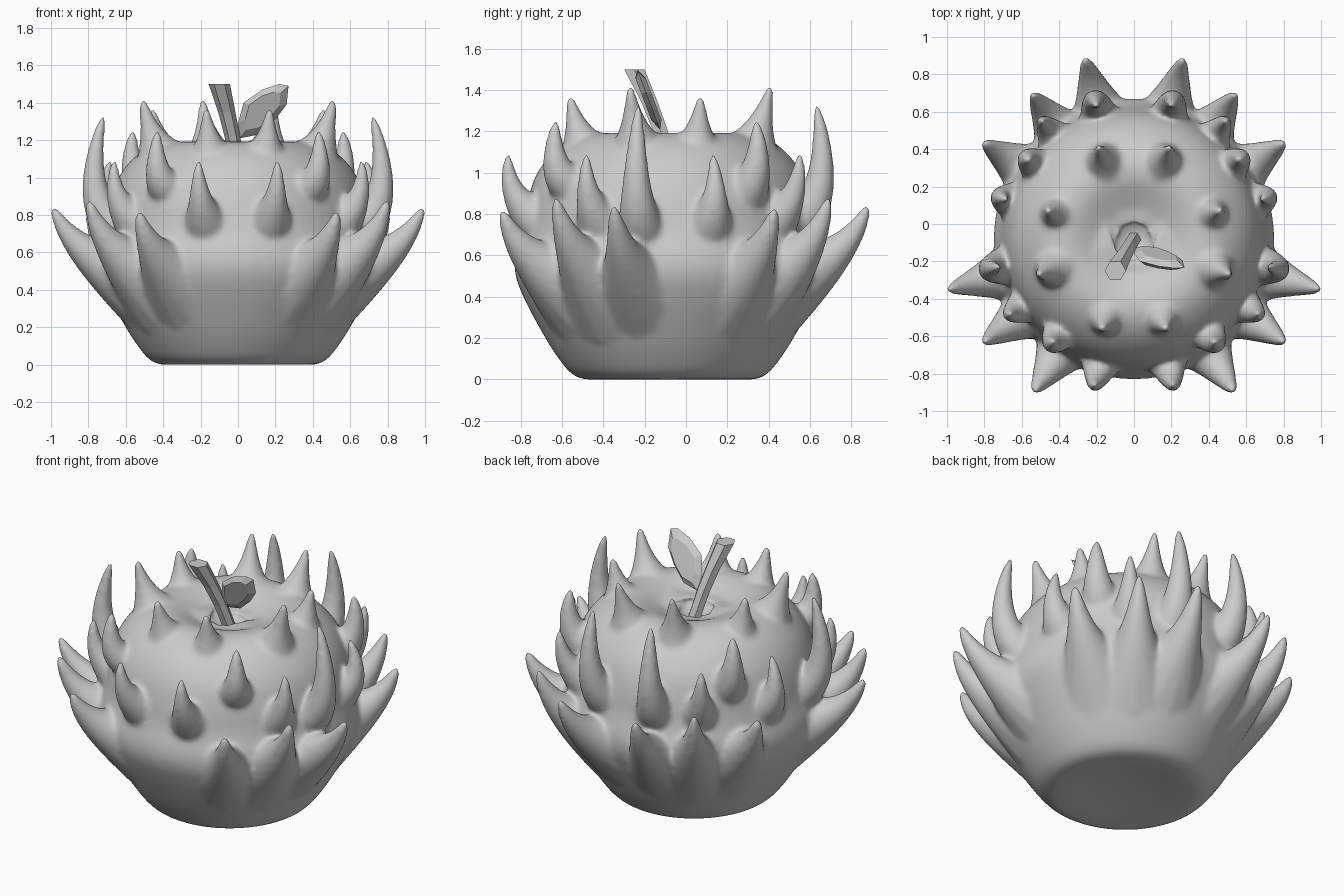
import bpy, bmesh, math
from mathutils import Vector

cube = bpy.data.objects.get("Cube")
if cube:
    bpy.data.objects.remove(cube)

grey = bpy.data.materials.new("plain_grey")
grey.use_nodes = True
GREY = (0.6, 0.6, 0.6, 1)
grey.diffuse_color = GREY
grey.node_tree.nodes["Principled BSDF"].inputs["Base Color"].default_value = GREY

CENTRE = Vector((0, -0.08, 0))
X, Y, Z = (Vector(v) for v in ((1, 0, 0), (0, 1, 0), (0, 0, 1)))


def loft(bm, rings):
    """Closed skin through rings of equal point count."""
    loops = [[bm.verts.new(p) for p in ring] for ring in rings]
    n = len(loops[0])
    for a, b in zip(loops, loops[1:]):
        for i in range(n):
            j = (i + 1) % n
            bm.faces.new((a[i], a[j], b[j], b[i]))
    bm.faces.new(loops[0][::-1])
    bm.faces.new(loops[-1])


def circle(centre, radius, u, v, n):
    angles = [math.tau * i / n for i in range(n)]
    return [centre + radius * (math.cos(a) * u + math.sin(a) * v) for a in angles]


def rounded(points):
    """Cut the corners of an open line so that it becomes a smooth curve."""
    points = [Vector(p) for p in points]
    for _ in range(3):
        cut = [points[0]]
        for a, b in zip(points, points[1:]):
            cut += [a.lerp(b, 0.25), a.lerp(b, 0.75)]
        points = cut + [points[-1]]
    return points


def make_object(name, bm):
    bmesh.ops.recalc_face_normals(bm, faces=bm.faces)
    mesh = bpy.data.meshes.new(name)
    bm.to_mesh(mesh)
    bm.free()
    mesh.materials.append(grey)
    obj = bpy.data.objects.new(name, mesh)
    bpy.context.collection.objects.link(obj)
    return obj


def spike(bm, tip, base, bend, flare, stalk):
    """Horn with a flared root inside the body, bending upward to its tip."""
    tip = Vector(tip)
    out = Vector((tip.x, tip.y, 0)) - CENTRE
    out.normalize()
    side = Vector((-out.y, out.x, 0))
    p0 = CENTRE + out * base[0] + Z * base[1]
    p1 = CENTRE + out * bend[0] + Z * bend[1]
    rings = []
    steps = 20
    for i in range(steps + 1):
        t = i / steps
        s = 1 - t
        pos = p0 * s * s + p1 * 2 * t * s + tip * t * t
        along = ((p1 - p0) * s + (tip - p1) * t).normalized()
        radius = flare * s ** 3 + stalk * s ** 0.65 + 0.012
        rings.append(circle(pos, radius, side, along.cross(side), 16))
    loft(bm, rings)


# Rounded body with a dished top and bottom: radius, height
PROFILE = [(0.05, 0.03), (0.2, 0.02), (0.34, 0), (0.46, 0), (0.56, 0.13),
           (0.63, 0.25), (0.7, 0.38), (0.75, 0.5), (0.75, 0.6), (0.71, 0.72), (0.69, 0.86),
           (0.65, 0.99), (0.57, 1.1), (0.46, 1.18), (0.34, 1.2), (0.2, 1.14), (0.04, 1.07)]
bm = bmesh.new()
loft(bm, [circle(CENTRE + Z * p.y, p.x, X, Y, 64) for p in rounded(PROFILE)])

# Spikes by tier: tip, base (radius, height), bend (radius, height)
LOW_BASE, MID_BASE, TOP_BASE = (0.5, 0.45), (0.5, 0.7), (0.37, 0.98)
LOWER = [((0.99, -0.35, 0.84), LOW_BASE, (0.9, 0.55)),
         ((0.8, -0.63, 0.88), LOW_BASE, (0.88, 0.58)),
         ((0.53, -0.89, 0.82), LOW_BASE, (0.88, 0.56)),
         ((0.8, 0.43, 0.83), LOW_BASE, (0.86, 0.56)),
         ((0.54, 0.69, 0.88), LOW_BASE, (0.86, 0.57)),
         ((0.26, 0.88, 0.84), LOW_BASE, (0.88, 0.55))]
MIDDLE = [((0.21, -0.86, 1.09), MID_BASE, (0.83, 0.8)),
          ((0.66, -0.48, 1.09), MID_BASE, (0.81, 0.79)),
          ((0.68, 0.13, 1.09), MID_BASE, (0.84, 0.77)),
          ((0.49, 0.55, 1.09), MID_BASE, (0.8, 0.79))]
TALL = [((0.72, -0.23, 1.33), (0.52, 0.68), (0.9, 0.74)),
        ((0.2, 0.63, 1.33), (0.52, 0.7), (0.85, 0.78)),
        ((0.43, -0.63, 1.25), (0.5, 0.95), (0.75, 0.9)),
        ((0.56, 0.34, 1.25), (0.5, 0.85), (0.76, 0.92))]
CROWN = [((0.19, 0.41, 1.42), TOP_BASE, (0.47, 1.2)),
         ((0.46, 0.07, 1.37), TOP_BASE, (0.46, 1.18)),
         ((0.51, -0.27, 1.42), TOP_BASE, (0.5, 1.2)),
         ((0.17, -0.56, 1.37), TOP_BASE, (0.48, 1.18))]
for tier, flare, stalk in ((LOWER, 0.18, 0.1), (MIDDLE, 0.13, 0.08),
                           (TALL, 0.05, 0.1), (CROWN, 0.25, 0.065)):
    for (x, y, z), base, bend in tier:
        for s in (1, -1):
            spike(bm, (s * x, y, z), base, bend, flare, stalk)

# Fuse the spikes into the body and blend the joints
fruit = make_object("spiky_body", bm)
fuse = fruit.modifiers.new("fuse", 'REMESH')
fuse.mode = 'VOXEL'
fuse.voxel_size = 0.0125
fuse.use_smooth_shade = True
blend = fruit.modifiers.new("blend", 'SMOOTH')
blend.factor = 0.5
blend.iterations = 20

# Stem leaning forward, cut level at the top
bm = bmesh.new()
STEM = [((0, -0.08, 1.06), 0.04), ((-0.03, -0.13, 1.22), 0.042),
        ((-0.06, -0.18, 1.35), 0.046), ((-0.1, -0.25, 1.5), 0.057)]
loft(bm, [circle(Vector(p), r, X, Y, 6) for p, r in STEM])
make_object("stem", bm)

# Faceted leaf, tilted forward
OUTLINE = [(0.01, 1.21), (0, 1.29), (0.03, 1.4), (0.13, 1.47), (0.22, 1.5),
           (0.27, 1.49), (0.26, 1.39), (0.2, 1.31), (0.11, 1.23)]
MID = Vector((0.13, 0, 1.36))
bm = bmesh.new()
rings = []
for offset, scale in ((-0.025, 0.7), (0, 1), (0.025, 0.7)):
    ring = []
    for x, z in OUTLINE:
        p = MID + (Vector((x, 0, z)) - MID) * scale
        p.y = -0.13 - 0.38 * (p.z - 1.22) + offset
        ring.append(p)
    rings.append(ring)
loft(bm, rings)
make_object("leaf", bm)
